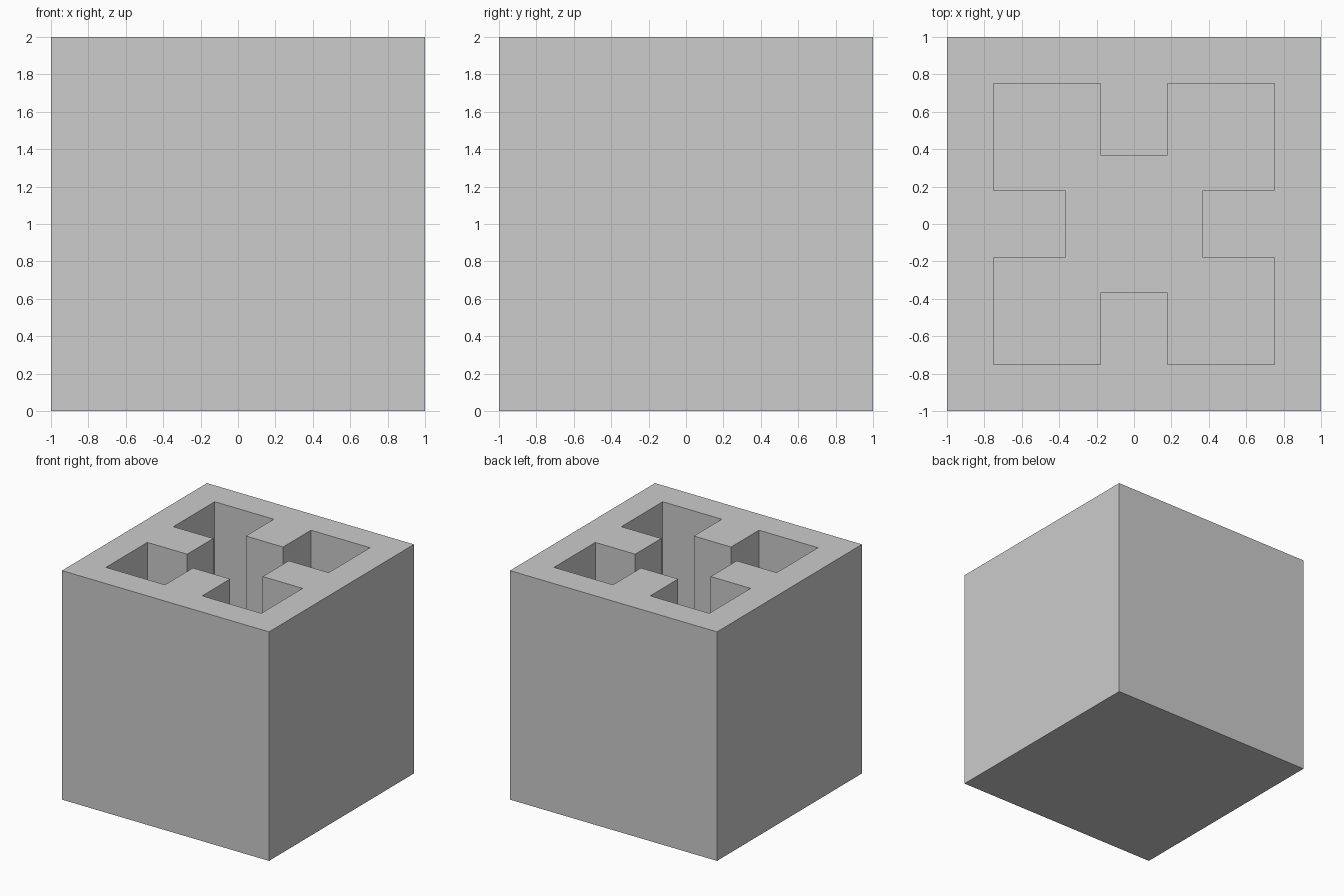
import bpy
import bmesh

default_cube = bpy.data.objects.get("Cube")
if default_cube:
    bpy.data.objects.remove(default_cube, do_unlink=True)

HALF = 1.0        # outer half width
HEIGHT = 2.0
POCKET = 0.75     # half width of the pocket
RIB = 0.18        # half width of each rib
RIB_TIP = 0.365   # distance from the centre to a rib's end
FLOOR = 0.25      # thickness of the base

# Plain grey material
grey = bpy.data.materials.new("light_grey")
grey.use_nodes = True
colour = (0.604, 0.604, 0.604, 1.0)
grey.diffuse_color = colour
grey.node_tree.nodes["Principled BSDF"].inputs["Base Color"].default_value = colour

# One quarter of the pocket outline, turned four times
quarter = [(POCKET, RIB), (POCKET, POCKET), (RIB, POCKET), (RIB, RIB_TIP)]
outline = []
for turn in range(4):
    for x, y in quarter + [(-RIB, RIB_TIP)]:
        for _ in range(turn):
            x, y = -y, x
        outline.append((x, y))
# Each rib end has two corners and each pocket corner has three
bm = bmesh.new()


def ring(points, z):
    verts = [bm.verts.new((x, y, z)) for x, y in points]
    edges = [bm.edges.new((verts[i - 1], verts[i])) for i in range(len(verts))]
    return verts, edges


def walls(low, high):
    for i in range(len(low)):
        bm.faces.new((low[i - 1], low[i], high[i], high[i - 1]))


# Outer block, pocket walls, base, pocket floor and rim
square = [(-HALF, -HALF), (HALF, -HALF), (HALF, HALF), (-HALF, HALF)]
base, _ = ring(square, 0)
rim, rim_edges = ring(square, HEIGHT)
floor, _ = ring(outline, FLOOR)
mouth, mouth_edges = ring(outline, HEIGHT)
walls(base, rim)
walls(floor, mouth)
bm.faces.new(base)
bm.faces.new(floor)
bmesh.ops.triangle_fill(bm, edges=rim_edges + mouth_edges, use_beauty=True)
bmesh.ops.recalc_face_normals(bm, faces=bm.faces[:])
bmesh.ops.dissolve_limit(bm, angle_limit=0.01, verts=bm.verts[:], edges=bm.edges[:])

mesh = bpy.data.meshes.new("pocketed_block")
bm.to_mesh(mesh)
bm.free()
mesh.materials.append(grey)
block = bpy.data.objects.new("pocketed_block", mesh)
bpy.context.collection.objects.link(block)
